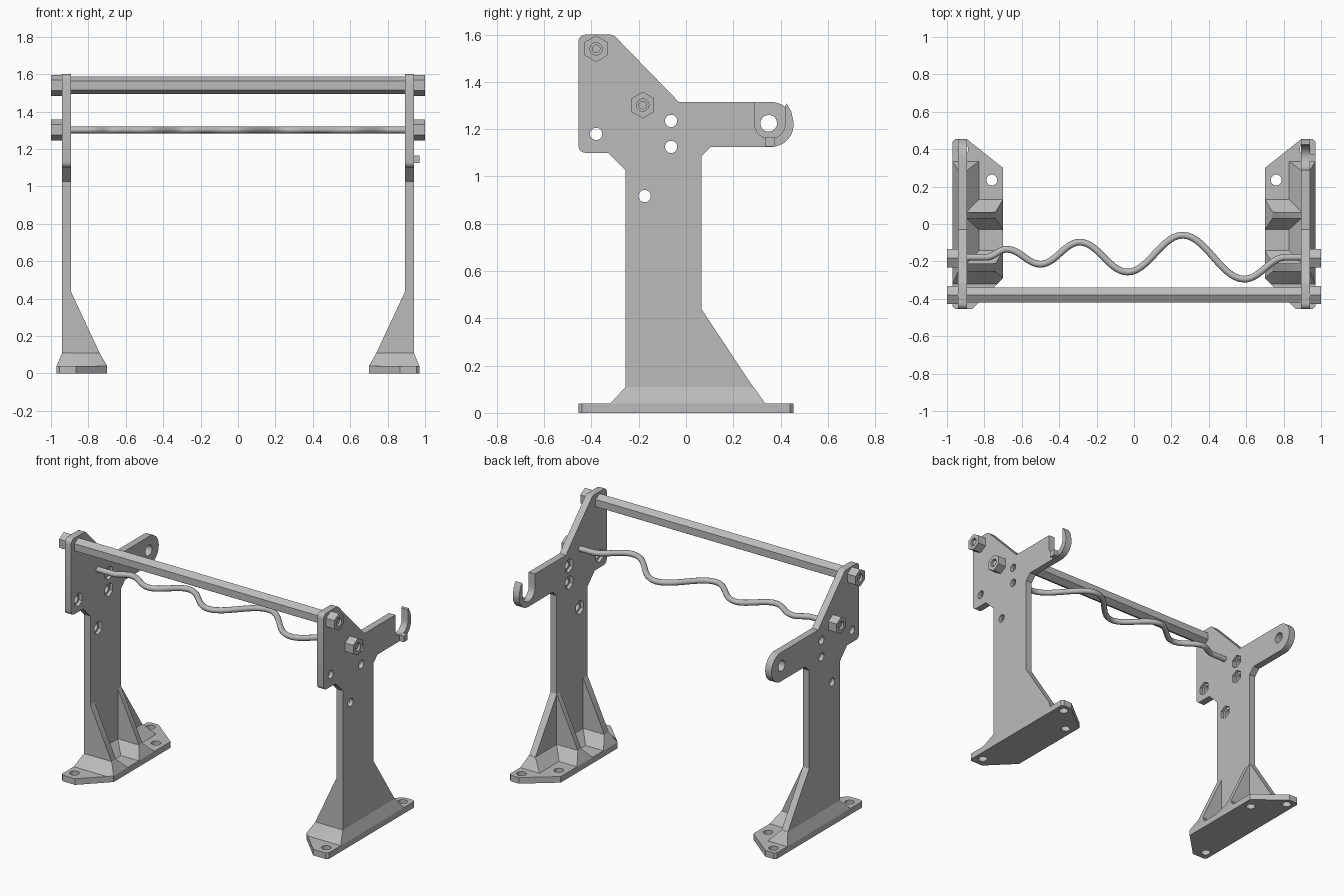
import bpy, bmesh
from math import sin, cos, radians, pi

cube = bpy.data.objects.get("Cube")
if cube:
    bpy.data.objects.remove(cube, do_unlink=True)

GREY = (0.5, 0.5, 0.5, 1.0)
grey = bpy.data.materials.new("plain_grey")
grey.use_nodes = True
grey.diffuse_color = GREY
bsdf = next(n for n in grey.node_tree.nodes if n.type == 'BSDF_PRINCIPLED')
bsdf.inputs["Base Color"].default_value = GREY
bsdf.inputs["Roughness"].default_value = 0.6


def arc(cy, cz, r, start, end, steps=12):
    """Points along an arc, angles in degrees."""
    angles = [radians(start + (end - start) * i / steps) for i in range(steps + 1)]
    return [(cy + r * cos(a), cz + r * sin(a)) for a in angles]


def ring(cy, cz, r, sides, turn=0):
    return arc(cy, cz, r, turn, turn + 360, sides)[:-1]


def loft(name, low, high):
    """Solid between two matching loops of 3D points."""
    bm = bmesh.new()
    a = [bm.verts.new(p) for p in low]
    b = [bm.verts.new(p) for p in high]
    bm.faces.new(a)
    bm.faces.new(b)
    n = len(a)
    for i in range(n):
        j = (i + 1) % n
        bm.faces.new((a[i], a[j], b[j], b[i]))
    bmesh.ops.recalc_face_normals(bm, faces=bm.faces)
    mesh = bpy.data.meshes.new(name)
    bm.to_mesh(mesh)
    bm.free()
    mesh.materials.append(grey)
    obj = bpy.data.objects.new(name, mesh)
    bpy.context.collection.objects.link(obj)
    return obj


def prism_x(name, pts, x0, x1):
    return loft(name, [(x0, y, z) for y, z in pts], [(x1, y, z) for y, z in pts])


def prism_y(name, pts, y0, y1):
    return loft(name, [(x, y0, z) for x, z in pts], [(x, y1, z) for x, z in pts])


def prism_z(name, pts, z0, z1):
    return loft(name, [(x, y, z0) for x, y in pts], [(x, y, z1) for x, y in pts])


def cut(obj, cutters):
    """Subtract the cutters, bake the result and delete them."""
    for c in cutters:
        c.hide_render = True
        m = obj.modifiers.new("cut", 'BOOLEAN')
        m.operation, m.solver, m.object = 'DIFFERENCE', 'EXACT', c
    bpy.context.view_layer.update()
    graph = bpy.context.evaluated_depsgraph_get()
    mesh = bpy.data.meshes.new_from_object(obj.evaluated_get(graph))
    obj.modifiers.clear()
    obj.data = mesh
    for c in cutters:
        bpy.data.objects.remove(c, do_unlink=True)


IN, OUT = 0.894, 0.94            # inner and outer faces of the side plates
FOOT, FLARE = 0.04, 0.11         # top of the foot, top of the base flare
RAIL = (-0.38, 1.54)
ROD = (-0.183, 1.302)
PLATE_HOLES = [(-0.38, 1.18), (-0.063, 1.235), (-0.063, 1.125), (-0.175, 0.917)]

# Side plate outline, with either a closed eye or an open hook on the arm
body = (arc(-0.425, 1.57, 0.03, 180, 90, 5) + arc(-0.32, 1.57, 0.03, 90, 45, 3)
        + [(-0.03, 1.315)])
lower = ([(0.105, 1.125), (0.065, 1.085), (0.065, 0.44), (0.33, FOOT), (-0.255, FOOT),
          (-0.255, 1.025), (-0.33, 1.10)] + arc(-0.425, 1.13, 0.03, 270, 180, 5))
eye = arc(0.36, 1.22, 0.095, 90, -90, 20)
hook = ([(0.29, 1.315)] + arc(0.355, 1.225, 0.065, 180, 360, 18)
        + [(0.42, 1.30), (0.426, 1.308), (0.445, 1.275)]
        + arc(0.36, 1.22, 0.095, 10, -90, 12))


def build_side(side, s):
    # Upright plate with holes and inner hex pockets
    plate = prism_x(side + "_side_plate", body + (hook if s > 0 else eye) + lower,
                    s * IN, s * OUT)
    cutters = []
    for y, z in PLATE_HOLES:
        cutters.append(prism_x("hole", ring(y, z, 0.026, 24), s * 0.8, s * 1.0))
        cutters.append(prism_x("pocket", ring(y, z, 0.045, 6, 30), s * 0.85, s * 0.915))
    if s < 0:
        cutters.append(prism_x("eye_hole", ring(0.35, 1.225, 0.035, 28), s * 0.8, s * 1.0))
    cut(plate, cutters)

    # Foot with three bolt holes
    outline = [(0.955, 0.455), (0.895, 0.455), (0.70, 0.30), (0.70, -0.29),
               (0.865, -0.455), (0.955, -0.455), (0.97, -0.44), (0.97, 0.44)]
    foot = prism_z(side + "_foot", [(s * x, y) for x, y in outline], 0, FOOT)
    cut(foot, [prism_z("bolt_hole", ring(s * x, y, 0.029, 24), -0.1, 0.2)
               for x, y in ((0.915, 0.40), (0.76, 0.235), (0.915, -0.39))])

    # Flare where the plate meets the foot
    def flare(name, low, high):
        loft(name, [(s * x, y, FOOT) for x, y in low], [(s * x, y, FLARE) for x, y in high])

    flare(side + "_plate_flare",
          [(0.83, -0.32), (0.97, -0.32), (0.97, 0.335), (0.83, 0.335)],
          [(IN, -0.255), (OUT, -0.255), (OUT, 0.286), (IN, 0.286)])

    # Two sloping ribs, each with its own flare
    for part, y0, y1, front in (("front", -0.255, -0.21, -0.32), ("rear", 0.03, 0.065, -0.03)):
        prism_y(side + "_" + part + "_rib",
                [(s * x, z) for x, z in ((0.91, 0.44), (IN, 0.44), (0.74, FLARE),
                                         (0.74, FOOT), (0.91, FOOT))], y0, y1)
        corner = (0.70, max(front, -0.29))
        flare(side + "_" + part + "_rib_flare",
              [corner, (0.73, front), (0.91, front), (0.91, y1 + 0.067), (0.70, y1 + 0.067)],
              [(0.74, y0), (0.75, y0), (0.91, y0), (0.91, y1), (0.74, y1)])

    # Hex nuts with a stud inside
    for part, (y, z) in (("rail", RAIL), ("rod", ROD)):
        nut = prism_x(side + "_" + part + "_nut", ring(y, z, 0.056, 6, 30), s * OUT, s)
        cut(nut, [prism_x("bore", ring(y, z, 0.026, 24), s * 0.955, s * 1.1)])
        prism_x(side + "_" + part + "_stud", ring(y, z, 0.018, 20), s * 0.945, s * 0.99)


build_side("left", 1)
build_side("right", -1)

# Small stop tab on the hook
prism_x("hook_tab", [(0.335, 1.126), (0.375, 1.126), (0.375, 1.165), (0.335, 1.165)], 0.93, 0.97)

# Hexagonal cross rail
prism_x("cross_rail", ring(*RAIL, 0.047, 6, 30), -0.9, 0.9)

for o in bpy.context.view_layer.objects:
    o.select_set(o.type == 'MESH' and grey.name in o.data.materials)
    if o.select_get():
        bpy.context.view_layer.objects.active = o
bpy.ops.object.shade_smooth_by_angle(angle=pi / 6)

# Wavy rod
path = [(-0.92, -0.178), (-0.79, -0.178), (-0.68, -0.135), (-0.5, -0.215), (-0.29, -0.097),
        (-0.035, -0.257), (0.26, -0.06), (0.59, -0.295), (0.81, -0.178), (0.92, -0.178)]
curve = bpy.data.curves.new("wavy_rod", 'CURVE')
curve.dimensions = '3D'
curve.bevel_depth = 0.018
curve.bevel_resolution = 4
curve.use_fill_caps = True
spline = curve.splines.new('BEZIER')
spline.resolution_u = 14
spline.bezier_points.add(len(path) - 1)
for i, (p, (x, y)) in enumerate(zip(spline.bezier_points, path)):
    before = x - path[max(i - 1, 0)][0]
    after = path[min(i + 1, len(path) - 1)][0] - x
    p.handle_left_type = p.handle_right_type = 'FREE'
    p.co = (x, y, ROD[1])
    p.handle_left = (x - 0.38 * before, y, ROD[1])
    p.handle_right = (x + 0.38 * after, y, ROD[1])
curve.materials.append(grey)
bpy.context.collection.objects.link(bpy.data.objects.new("wavy_rod", curve))
